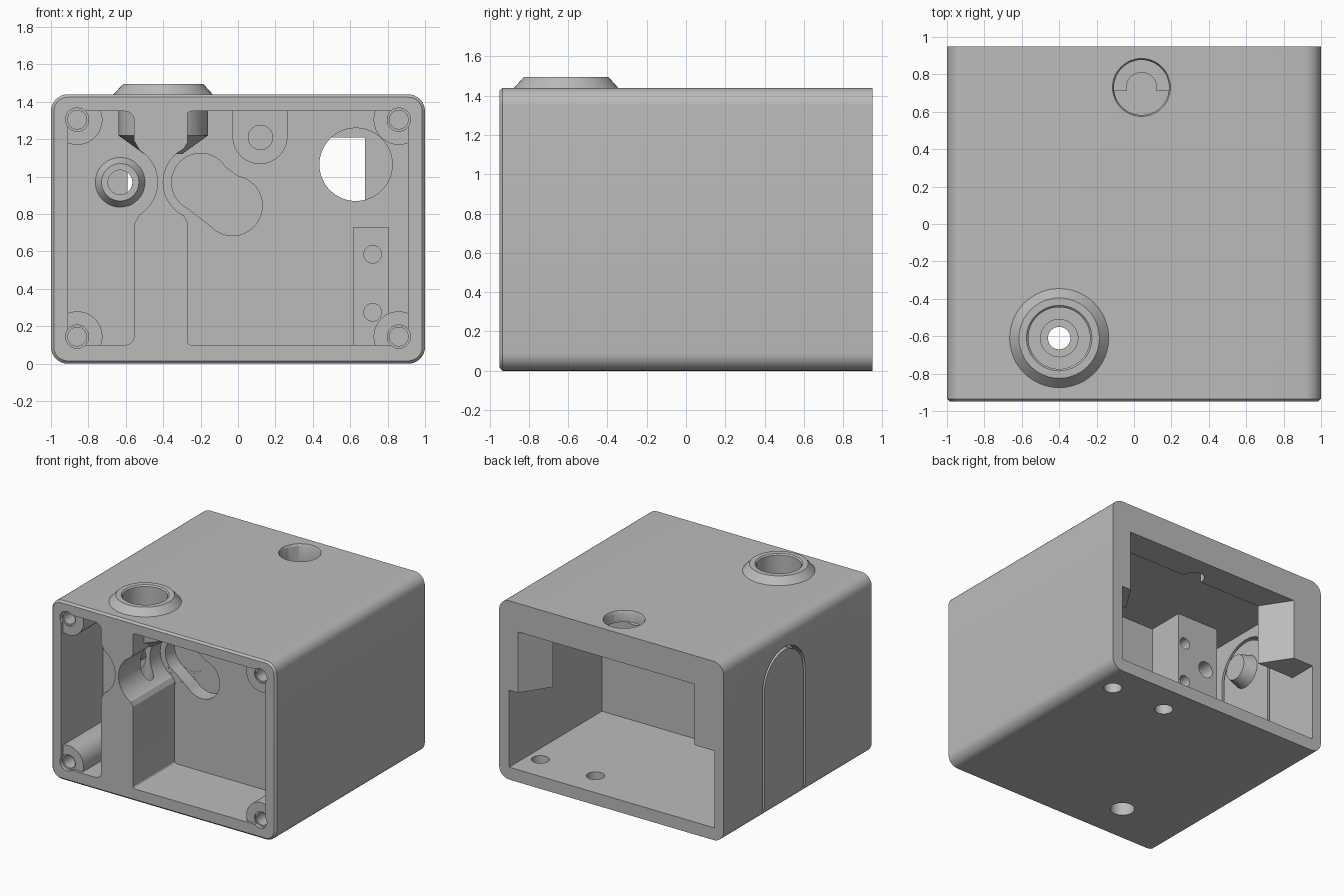
import bpy, bmesh
from math import pi, sin, cos
from mathutils import Matrix, Vector

cube = bpy.data.objects.get("Cube")
if cube:
    bpy.data.objects.remove(cube, do_unlink=True)

grey = bpy.data.materials.new("plain_grey")
grey.use_nodes = True
grey.diffuse_color = (0.5, 0.5, 0.5, 1)
grey.node_tree.nodes["Principled BSDF"].inputs["Base Color"].default_value = (0.5, 0.5, 0.5, 1)

TURN = {"x": Matrix.Rotation(pi / 2, 4, "Y"), "y": Matrix.Rotation(-pi / 2, 4, "X"), "z": Matrix()}


def to_object(bm, name):
    bmesh.ops.recalc_face_normals(bm, faces=bm.faces)
    mesh = bpy.data.meshes.new(name)
    bm.to_mesh(mesh)
    bm.free()
    mesh.materials.append(grey)
    ob = bpy.data.objects.new(name, mesh)
    bpy.context.collection.objects.link(ob)
    return ob


def prism(pts, axis, lo, hi, name="tool"):
    """Extrude a 2D outline along an axis."""
    place = {"x": lambda p, t: (t, p[0], p[1]), "y": lambda p, t: (p[0], t, p[1]),
             "z": lambda p, t: (p[0], p[1], t)}[axis]
    bm = bmesh.new()
    face = bm.faces.new([bm.verts.new(place(p, lo)) for p in pts])
    new = bmesh.ops.extrude_face_region(bm, geom=[face])["geom"]
    shift = Vector(place((0, 0), hi - lo))
    bmesh.ops.translate(bm, vec=shift, verts=[g for g in new if isinstance(g, bmesh.types.BMVert)])
    return to_object(bm, name)


def box(x0, x1, y0, y1, z0, z1):
    return prism([(x0, y0), (x1, y0), (x1, y1), (x0, y1)], "z", z0, z1)


def rod(axis, a, b, lo, hi, r, r_end=None):
    """Cylinder or cone; a, b are its centre on the two other axes."""
    mid = (lo + hi) / 2
    loc = {"x": (mid, a, b), "y": (a, mid, b), "z": (a, b, mid)}[axis]
    bm = bmesh.new()
    bmesh.ops.create_cone(bm, cap_ends=True, segments=48, radius1=r,
                          radius2=r if r_end is None else r_end, depth=hi - lo,
                          matrix=Matrix.Translation(loc) @ TURN[axis])
    return to_object(bm, "tool")


def arc(cx, cy, r, a0, a1, n):
    return [(cx + r * cos(a0 + (a1 - a0) * i / n), cy + r * sin(a0 + (a1 - a0) * i / n))
            for i in range(n + 1)]


def rounded(x0, x1, y0, y1, r):
    corners = [(x1 - r, y1 - r), (x0 + r, y1 - r), (x0 + r, y0 + r), (x1 - r, y0 + r)]
    return [p for i, (cx, cy) in enumerate(corners)
            for p in arc(cx, cy, r, i * pi / 2, (i + 1) * pi / 2, 8)]


# Outer shell with rounded long edges and a small front chamfer
housing = prism(rounded(-1, 1, 0, 1.44, 0.09), "y", -0.95, 0.95, "housing")
bm = bmesh.new()
bm.from_mesh(housing.data)
rim = [e for e in bm.edges if all(v.co.y < -0.94 for v in e.verts)]
bmesh.ops.bevel(bm, geom=rim, offset=0.015, segments=1, affect="EDGES")
bm.to_mesh(housing.data)
bm.free()


def combine(operation, *tools):
    for tool in tools:
        mod = housing.modifiers.new("combine", "BOOLEAN")
        mod.operation, mod.solver, mod.object = operation, "EXACT", tool
        bpy.context.view_layer.objects.active = housing
        bpy.ops.object.modifier_apply(modifier=mod.name)
        bpy.data.objects.remove(tool, do_unlink=True)


def cut(*tools):
    combine("DIFFERENCE", *tools)


def add(*tools):
    combine("UNION", *tools)


FLOOR = -0.42    # front pocket floor
WALL = -0.23     # rear side of the partition
BX, BY = -0.4, -0.61    # vertical bore
SX, SZ = -0.63, 0.97    # front shaft bore

# Front pockets, bulging on both sides of the divider
cut(prism(rounded(-0.91, -0.555, 0.1, 1.35, 0.05), "y", -1.1, FLOOR),
    prism(rounded(-0.27, 0.91, 0.1, 1.35, 0.02), "y", -1.1, FLOOR),
    rod("y", SX, SZ, -1.1, FLOOR + 0.001, 0.2),
    rod("y", -0.2, SZ, -1.1, FLOOR + 0.001, 0.2))

# Flared shoulders where the bulges meet the divider
for z0, z1 in ((1.08, 1.2), (0.74, 0.86)):
    wide, thin = (z0, z1) if z0 > SZ else (z1, z0)
    cut(prism([(-0.6, wide), (-0.49, wide), (-0.56, thin)], "y", -1.1, FLOOR + 0.002),
        prism([(-0.24, wide), (-0.33, wide), (-0.26, thin)], "y", -1.1, FLOOR + 0.002))

# Corner screw posts
for px in (-0.86, 0.86):
    for pz in (0.145, 1.305):
        add(rod("y", px, pz, -0.93, FLOOR + 0.05, 0.135))

# Rear cavity
cut(box(-0.92, 0.91, WALL, 1.1, 0.1, 1.35))

# Rear lip, sloped corner blocks and shaft bearing block
add(box(-0.95, 0.95, 0.715, 0.95, 1.21, 1.4),
    prism([(0.83, 0.95), (0.96, 0.95), (0.96, 0.72), (0.68, 0.72)], "z", 0.72, 1.38),
    prism([(-0.74, 0.95), (-0.59, 0.72), (-0.96, 0.72), (-0.96, 0.95)], "z", 0.72, 1.38),
    box(-0.74, -0.37, WALL - 0.05, 0.07, 0.05, 1.38))

# Top boss and its support inside the front pockets
add(rod("z", BX, BY, 1.42, 1.44, 0.265),
    rod("z", BX, BY, 1.44, 1.495, 0.265, 0.215),
    rod("z", BX, BY, 1.22, 1.4, 0.24),
    rod("z", BX, BY, 1.12, 1.221, 0.1, 0.24))

# Raised collar around the shaft bore, tab and pad on the pocket floor
add(rod("y", SX, SZ, FLOOR - 0.05, FLOOR + 0.02, 0.1, 0.145),
    prism([(-0.03, 1.38)] + arc(0.1175, 1.215, 0.1475, pi, 2 * pi, 16) + [(0.265, 1.38)],
          "y", FLOOR - 0.03, FLOOR + 0.03),
    box(0.615, 0.805, FLOOR - 0.03, FLOOR + 0.03, 0.08, 0.73))

# Blind kidney recess and large round window in the partition
cut(rod("y", -0.2, SZ, FLOOR - 0.1, -0.3, 0.155),
    rod("y", -0.03, 0.845, FLOOR - 0.1, -0.301, 0.16),
    prism([(-0.295, 0.85), (-0.125, 0.72), (0.03, 0.98), (-0.08, 1.06)], "y", FLOOR - 0.1, -0.302),
    rod("y", 0.63, 1.065, FLOOR - 0.1, WALL + 0.1, 0.195))

# Screw holes in the posts, tab and pad
for px in (-0.86, 0.86):
    for pz in (0.145, 1.305):
        cut(rod("y", px, pz, -1.0, -0.45, 0.05), rod("y", px, pz, -1.0, -0.92, 0.062))
cut(rod("y", 0.12, 1.21, -0.6, -0.3, 0.065),
    rod("y", 0.72, 0.585, -0.6, -0.3, 0.047),
    rod("y", 0.72, 0.275, -0.6, -0.3, 0.047))

# Shaft bore and mounting holes in the bearing block
cut(rod("y", SX, SZ, -0.6, 0.2, 0.065),
    rod("y", -0.43, 1.12, -0.1, 0.2, 0.045),
    rod("y", -0.43, 0.8, -0.1, 0.2, 0.045))

# Stepped vertical bore through the boss and the divider
cut(rod("z", BX, BY, 1.32, 1.6, 0.165),
    rod("z", BX, BY, 1.48, 1.5, 0.16, 0.18),
    rod("z", BX, BY, 1.26, 1.4, 0.1),
    rod("z", BX, BY, -0.1, 1.35, 0.06),
    rod("z", BX, BY, -0.1, 0.25, 0.09))

# Stepped rear top hole and two floor holes
cut(rod("z", 0.04, 0.73, 1.3, 1.6, 0.147),
    rod("z", 0.04, 0.73, 1.42, 1.45, 0.145, 0.16),
    rod("z", 0.04, 0.73, 1.1, 1.4, 0.08),
    rod("z", 0.8, 0.71, -0.1, 0.2, 0.067),
    rod("z", 0.31, 0.71, -0.1, 0.2, 0.067))

# Flexible side button: arched slit and a nub inside
outer = [(0.456, 0.06)] + arc(0.183, 1.01, 0.273, 0, pi, 24) + [(-0.09, 0.06)]
inner = [(-0.065, 0.06)] + arc(0.183, 1.01, 0.248, pi, 0, 24) + [(0.431, 0.06)]
cut(prism(outer + inner, "x", -1.1, -0.9))
add(rod("x", 0.183, 1.01, -0.95, -0.82, 0.14, 0.1))

bpy.ops.object.select_all(action="DESELECT")
housing.select_set(True)
bpy.context.view_layer.objects.active = housing
bpy.ops.object.shade_smooth_by_angle(angle=pi / 6)
